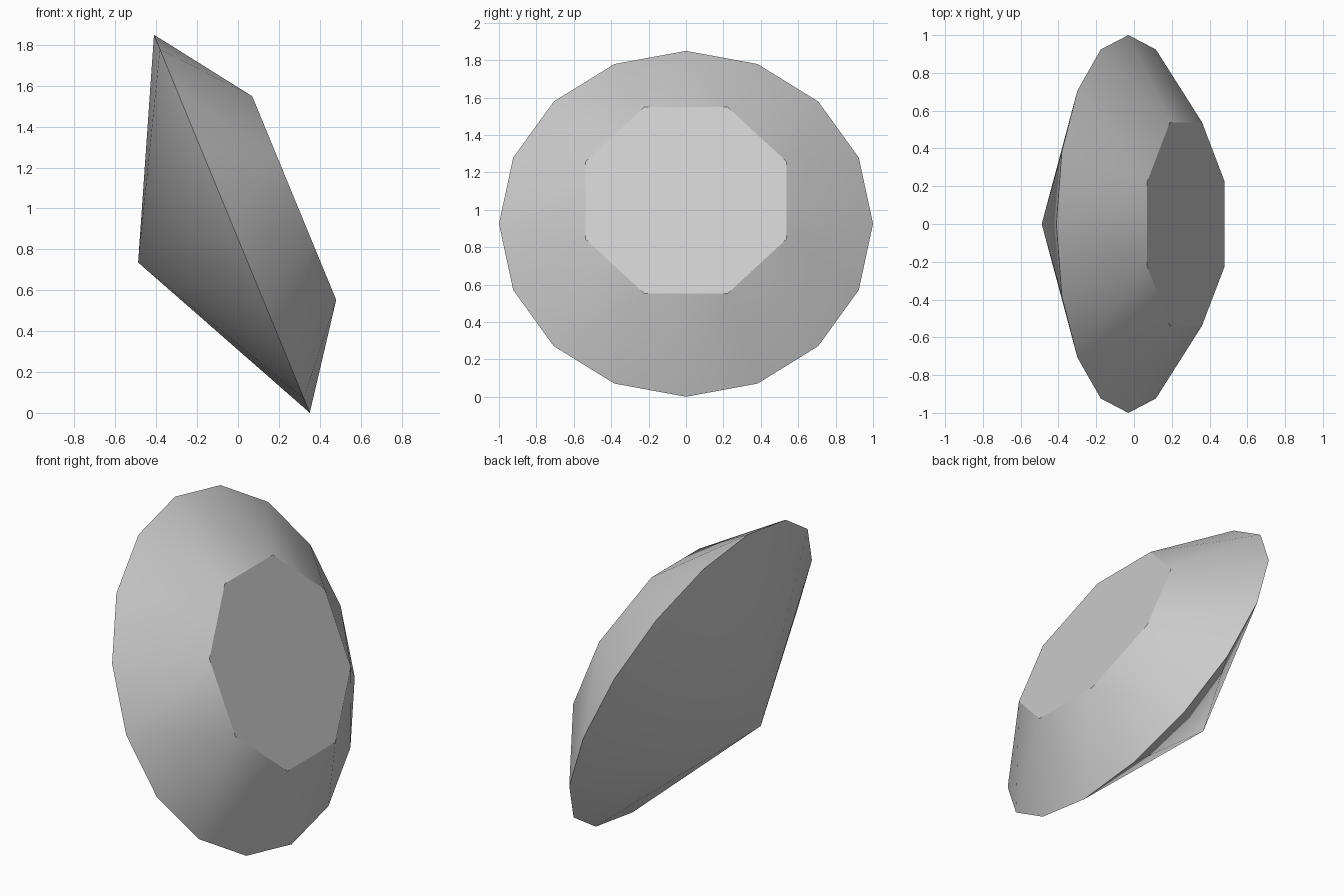
import bpy, bmesh
from math import cos, sin, pi, radians

cube = bpy.data.objects.get("Cube")
if cube:
    bpy.data.objects.remove(cube, do_unlink=True)

SIDES = 16


def ring(bm, radius, height, steps):
    """Vertices at the given steps around the gem axis."""
    return [bm.verts.new((radius * cos(2 * pi * s / SIDES),
                          radius * sin(2 * pi * s / SIDES), height))
            for s in steps]


bm = bmesh.new()
girdle = ring(bm, 1.0, 0.0, range(SIDES))
table = ring(bm, 0.583, 0.33, range(1, SIDES, 2))
tip = bm.verts.new((0, 0, -0.496))

# Flat table on top
bm.faces.new(table)

# Crown: two facets below each table corner, one below each table edge
for i, corner in enumerate(table):
    a, b, c = (girdle[(2 * i + k) % SIDES] for k in range(3))
    bm.faces.new((corner, a, b))
    bm.faces.new((corner, b, c))
    bm.faces.new((corner, c, table[(i + 1) % len(table)]))

# Pavilion: cone of facets down to the tip
for i in range(SIDES):
    bm.faces.new((girdle[i], tip, girdle[(i + 1) % SIDES]))

bmesh.ops.recalc_face_normals(bm, faces=bm.faces)
mesh = bpy.data.meshes.new("cut_gem")
bm.to_mesh(mesh)
bm.free()

# Plain grey stone
grey = bpy.data.materials.new("light grey")
grey.use_nodes = True
colour = (0.604, 0.604, 0.604, 1)
grey.diffuse_color = colour
grey.node_tree.nodes["Principled BSDF"].inputs["Base Color"].default_value = colour
mesh.materials.append(grey)

# Gem lies tilted, resting on its girdle
gem = bpy.data.objects.new("cut_gem", mesh)
bpy.context.collection.objects.link(gem)
gem.rotation_euler = (0, radians(67.6), 0)
gem.location = (-0.03, 0, 0.925)

bpy.ops.object.select_all(action='DESELECT')
gem.select_set(True)
bpy.context.view_layer.objects.active = gem
bpy.ops.object.shade_smooth_by_angle(angle=radians(30))
